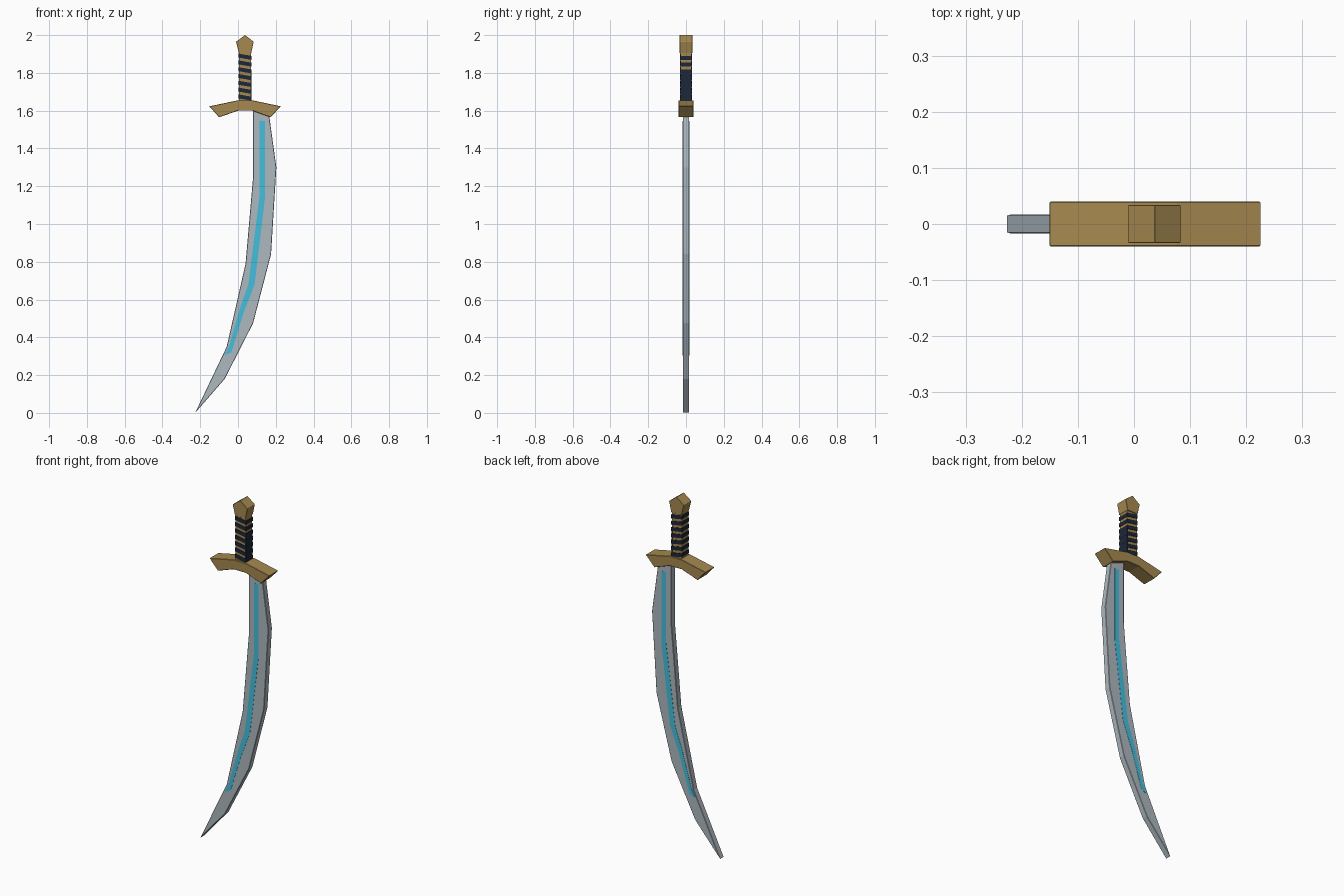
import bpy, bmesh


def material(name, rgb):
    m = bpy.data.materials.new(name)
    m.diffuse_color = (*rgb, 1)
    return m


STEEL = material("steel", (0.42, 0.48, 0.52))
GLOW = material("blue_inlay", (0.06, 0.52, 0.72))
GOLD = material("gold", (0.38, 0.25, 0.08))
NAVY = material("navy_leather", (0.012, 0.02, 0.04))


def slab(name, outline, y0, y1, mat, bevel=0):
    """Extrude an x-z outline from y0 to y1."""
    bm = bmesh.new()
    face = bm.faces.new([bm.verts.new((x, y0, z)) for x, z in outline])
    ext = bmesh.ops.extrude_face_region(bm, geom=[face])["geom"]
    bmesh.ops.translate(bm, vec=(0, y1 - y0, 0),
                        verts=[v for v in ext if isinstance(v, bmesh.types.BMVert)])
    bmesh.ops.recalc_face_normals(bm, faces=bm.faces[:])
    mesh = bpy.data.meshes.new(name)
    bm.to_mesh(mesh)
    bm.free()
    ob = bpy.data.objects.new(name, mesh)
    bpy.context.collection.objects.link(ob)
    mesh.materials.append(mat)
    if bevel:
        mod = ob.modifiers.new("bevel", "BEVEL")
        mod.width, mod.segments = bevel, 1
    return ob


# Curved blade
slab("blade", [(0.08, 1.62), (0.08, 1.25), (0.04, 0.79), (-0.06, 0.35),
               (-0.227, 0.0), (-0.07, 0.18), (0.08, 0.475), (0.175, 0.84),
               (0.203, 1.30), (0.163, 1.59)], -0.017, 0.017, STEEL, 0.002)

# Glowing inlay, slightly proud of both blade faces
slab("blade_inlay", [(0.114, 1.545), (0.114, 1.15), (0.055, 0.68), (0.015, 0.57),
                     (-0.045, 0.36), (-0.072, 0.305), (-0.035, 0.32),
                     (0.03, 0.53), (0.088, 0.68), (0.142, 1.13), (0.142, 1.545)],
     -0.0182, 0.0182, GLOW)

# Crossguard
slab("crossguard", [(-0.152, 1.623), (0.0, 1.655), (0.075, 1.655), (0.227, 1.623),
                    (0.172, 1.565), (0.075, 1.60), (0.0, 1.60), (-0.10, 1.565)],
     -0.04, 0.04, GOLD, 0.002)

# Grip core and slanted leather wraps
slab("grip_core", [(0.006, 1.64), (0.006, 1.92), (0.069, 1.92), (0.069, 1.64)],
     -0.029, 0.029, GOLD)
for i in range(7):
    z = 1.665 + i * 0.036
    slab(f"grip_wrap_{i + 1}", [(0.003, z), (0.003, z + 0.021),
                                (0.072, z + 0.009), (0.072, z - 0.012)],
         -0.032, 0.032, NAVY)
# Leather strip along the lower right side of the grip
slab("grip_side_strip", [(0.066, 1.645), (0.066, 1.81), (0.0715, 1.81), (0.0715, 1.645)],
     -0.03, 0.03, NAVY)

# Faceted pommel
slab("pommel", [(0.005, 1.905), (-0.01, 1.965), (0.037, 2.0), (0.083, 1.965),
                (0.07, 1.905)], -0.034, 0.034, GOLD, 0.001)
